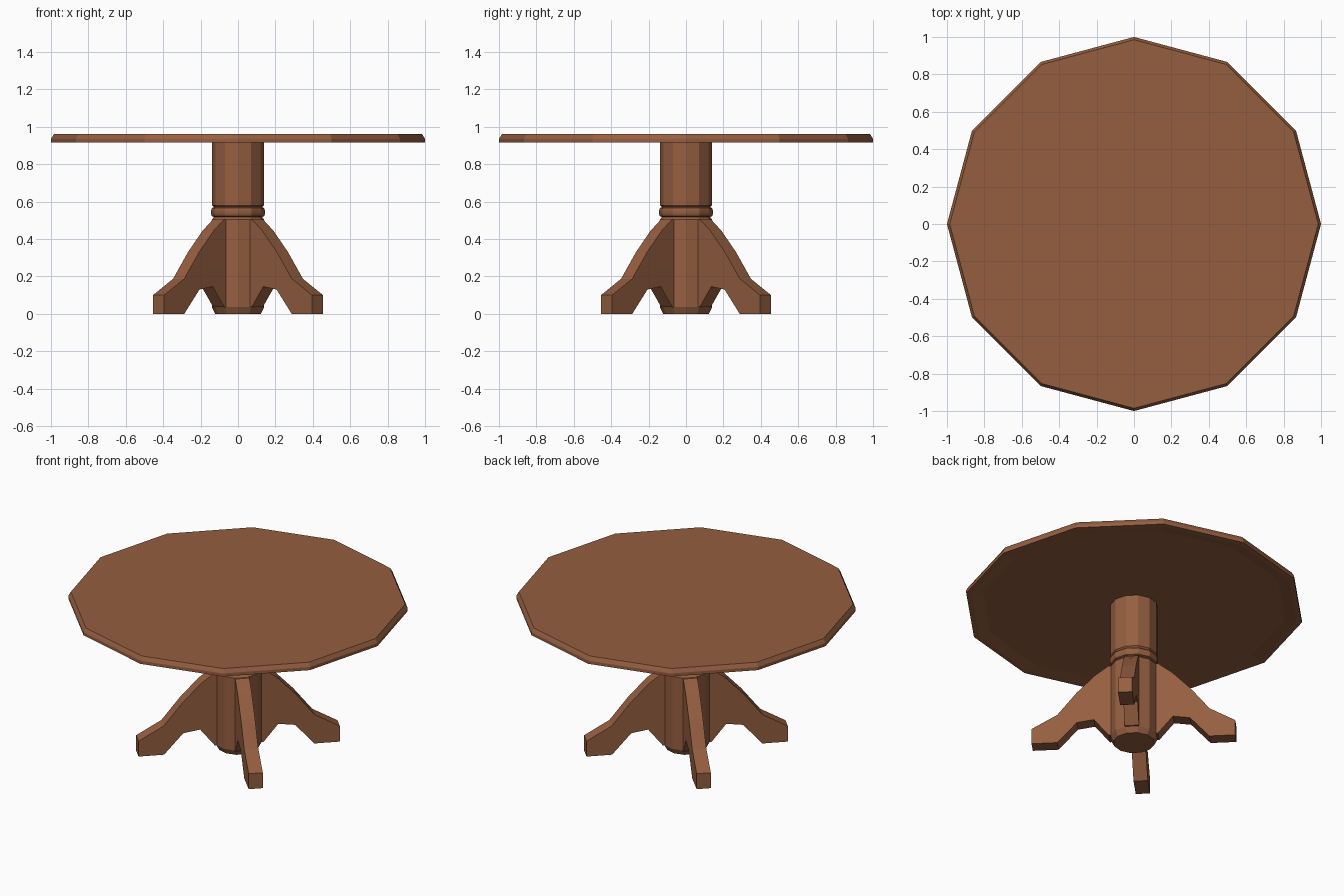
import bpy, bmesh, math
from mathutils import Matrix

if "Cube" in bpy.data.objects:
    bpy.data.objects.remove(bpy.data.objects["Cube"])

wood = bpy.data.materials.new("brown wood")
wood.diffuse_color = (0.30, 0.112, 0.051, 1)
wood.use_nodes = True
wood.node_tree.nodes["Principled BSDF"].inputs["Base Color"].default_value = wood.diffuse_color


def finish(bm, name):
    bmesh.ops.recalc_face_normals(bm, faces=bm.faces)
    mesh = bpy.data.meshes.new(name)
    bm.to_mesh(mesh)
    bm.free()
    mesh.materials.append(wood)
    obj = bpy.data.objects.new(name, mesh)
    bpy.context.collection.objects.link(obj)
    return obj


def lathe(name, profile, sides=12):
    """Closed turned shape from (radius, z) points, bottom to top."""
    bm = bmesh.new()
    rings = []
    for r, z in profile:
        rings.append([bm.verts.new((r * math.cos(i * math.tau / sides),
                                    r * math.sin(i * math.tau / sides), z))
                      for i in range(sides)])
    for a, b in zip(rings, rings[1:]):
        for i in range(sides):
            j = (i + 1) % sides
            bm.faces.new((a[i], a[j], b[j], b[i]))
    bm.faces.new(rings[0])
    bm.faces.new(rings[-1])
    return finish(bm, name)


# Twelve-sided top with chamfered rim and shallow recess underneath
lathe("table_top", [(0.90, 0.925), (0.97, 0.915), (1.0, 0.915),
                    (1.0, 0.935), (0.985, 0.96)])

# Turned pedestal with a bead at mid height
lathe("pedestal", [(0.122, 0), (0.14, 0.035), (0.14, 0.505), (0.128, 0.518),
                   (0.14, 0.522), (0.144, 0.535), (0.144, 0.552),
                   (0.14, 0.565), (0.13, 0.57), (0.14, 0.58), (0.14, 0.922)])

# Four curved legs on the diagonals
leg_profile = [(0.10, 0.505), (0.147, 0.505), (0.227, 0.443), (0.336, 0.33),
               (0.449, 0.187), (0.60, 0.10), (0.60, 0), (0.448, 0),
               (0.333, 0.13), (0.233, 0.145), (0.145, 0.035), (0.10, 0.035)]
half_width = 0.042
for k, name in enumerate(["back_right_leg", "back_left_leg",
                          "front_left_leg", "front_right_leg"]):
    bm = bmesh.new()
    face = bm.faces.new([bm.verts.new((s, -half_width, z)) for s, z in leg_profile])
    ext = bmesh.ops.extrude_face_region(bm, geom=[face], use_keep_orig=True)
    moved = [v for v in ext["geom"] if isinstance(v, bmesh.types.BMVert)]
    bmesh.ops.translate(bm, verts=moved, vec=(0, 2 * half_width, 0))
    bmesh.ops.rotate(bm, verts=bm.verts, cent=(0, 0, 0),
                     matrix=Matrix.Rotation(math.pi / 4 + k * math.pi / 2, 3, 'Z'))
    finish(bm, name)
